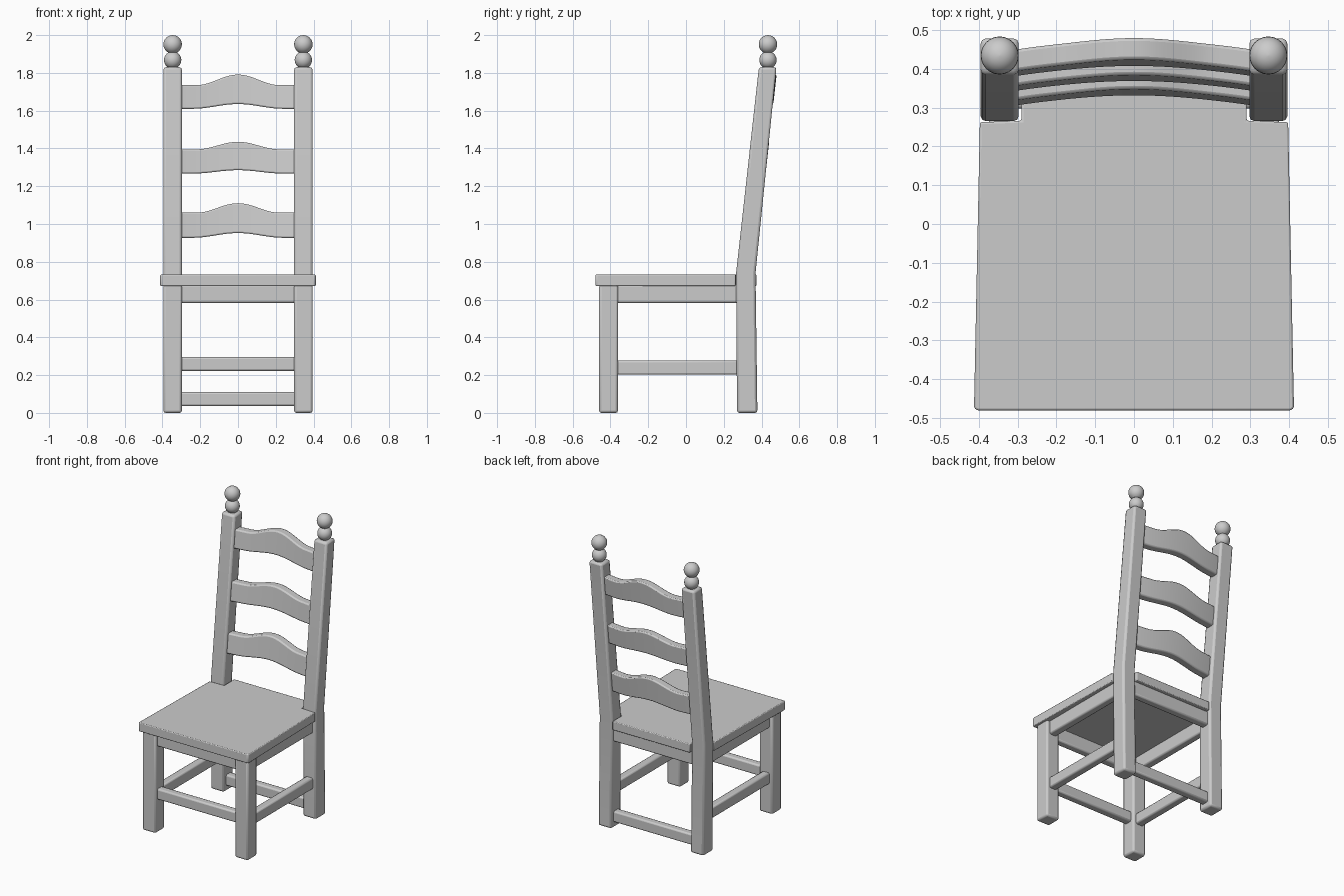
import bpy, bmesh, math

if "Cube" in bpy.data.objects:
    bpy.data.objects.remove(bpy.data.objects["Cube"])


def finish(name, bm, bevel=0.0, mirror=False):
    bmesh.ops.recalc_face_normals(bm, faces=bm.faces)
    mesh = bpy.data.meshes.new(name)
    bm.to_mesh(mesh)
    bm.free()
    ob = bpy.data.objects.new(name, mesh)
    bpy.context.collection.objects.link(ob)
    if bevel:
        mod = ob.modifiers.new("rounded_edges", 'BEVEL')
        mod.width, mod.segments = bevel, 2
        mod.limit_method, mod.angle_limit = 'ANGLE', math.radians(40)
    if mirror:
        mod = ob.modifiers.new("mirror", 'MIRROR')
        mod.use_mirror_merge = False
    bpy.ops.object.select_all(action='DESELECT')
    bpy.context.view_layer.objects.active = ob
    ob.select_set(True)
    bpy.ops.object.shade_smooth_by_angle(angle=math.radians(35))
    return ob


def loft(name, rings, bevel=0.01, mirror=False):
    """Skin a list of equal-length rings and cap both ends."""
    bm = bmesh.new()
    vs = [[bm.verts.new(p) for p in r] for r in rings]
    n = len(vs[0])
    for a, b in zip(vs, vs[1:]):
        for i in range(n):
            j = (i + 1) % n
            bm.faces.new((a[i], a[j], b[j], b[i]))
    bm.faces.new(vs[0])
    bm.faces.new(vs[-1])
    return finish(name, bm, bevel, mirror)


def box(name, x0, x1, y0, y1, z0, z1, bevel=0.01, mirror=False):
    plan = [(x0, y0), (x1, y0), (x1, y1), (x0, y1)]
    return loft(name, [[(x, y, z) for x, y in plan] for z in (z0, z1)], bevel, mirror)


# Legs: straight in front, raked above the seat at the back
box("front_leg", 0.297, 0.395, -0.46, -0.36, 0.0, 0.68, 0.012, True)
side = [(0.0, 0.27, 0.378), (0.74, 0.265, 0.368), (1.83, 0.386, 0.479)]
loft("back_post", [[(0.297, f, z), (0.395, f, z), (0.395, b, z), (0.297, b, z)]
                   for z, f, b in side], 0.013, True)

# Turned finial: two stacked balls
profile = []
for cz, r, a0, a1 in ((1.868, 0.046, -80, 62), (1.951, 0.049, -62, 90)):
    for k in range(11):
        a = math.radians(a0 + (a1 - a0) * k / 10)
        profile.append((r * math.cos(a), cz + r * math.sin(a)))
SIDES = 24
loft("finial", [[(0.346 + max(r, 0.0005) * math.cos(2 * math.pi * i / SIDES),
                  0.434 + max(r, 0.0005) * math.sin(2 * math.pi * i / SIDES), z)
                 for i in range(SIDES)] for r, z in profile], 0, True)

# Tapered seat, notched round the back posts
half = [(0.405, -0.48), (0.412, -0.473), (0.397, 0.262), (0.29, 0.266), (0.29, 0.374)]
plan = half + [(-x, y) for x, y in reversed(half)]
loft("seat", [[(x, y, z) for x, y in plan] for z in (0.672, 0.732)], 0.01)

# Aprons under the seat
box("front_apron", -0.31, 0.31, -0.438, -0.385, 0.582, 0.68)
box("back_apron", -0.31, 0.31, 0.297, 0.35, 0.582, 0.68)
box("side_apron", 0.32, 0.373, -0.37, 0.28, 0.582, 0.68, mirror=True)

# Stretchers
box("front_stretcher", -0.31, 0.31, -0.438, -0.385, 0.222, 0.295)
box("back_stretcher", -0.31, 0.31, 0.297, 0.35, 0.036, 0.11)
box("side_stretcher", 0.32, 0.373, -0.37, 0.28, 0.202, 0.278, mirror=True)


# Ladder slats: bowed backwards, raised in the middle, leaning with the posts
def hump(x, width):
    return 0.5 * (1 + math.cos(math.pi * min(abs(x) / width, 1)))


def lean(z):
    return 0.265 + (z - 0.74) * 0.111


slats = (("lower_slat", 0.927, 1.06, 0.025, 0.05),
         ("middle_slat", 1.267, 1.395, 0.018, 0.04),
         ("upper_slat", 1.61, 1.735, 0.025, 0.056))
for name, bottom, top, rise_bottom, rise_top in slats:
    rings = []
    for k in range(33):
        x = -0.315 + 0.63 * k / 32
        zb = bottom + rise_bottom * hump(x, 0.24)
        zt = top + rise_top * hump(x, 0.22)
        bow = 0.025 * (1 - (x / 0.315) ** 2)
        f, b = 0.017 + bow, 0.073 + bow
        rings.append([(x, lean(zb) + f, zb), (x, lean(zb) + b, zb),
                      (x, lean(zt) + b, zt), (x, lean(zt) + f, zt)])
    loft(name, rings, 0.008)
